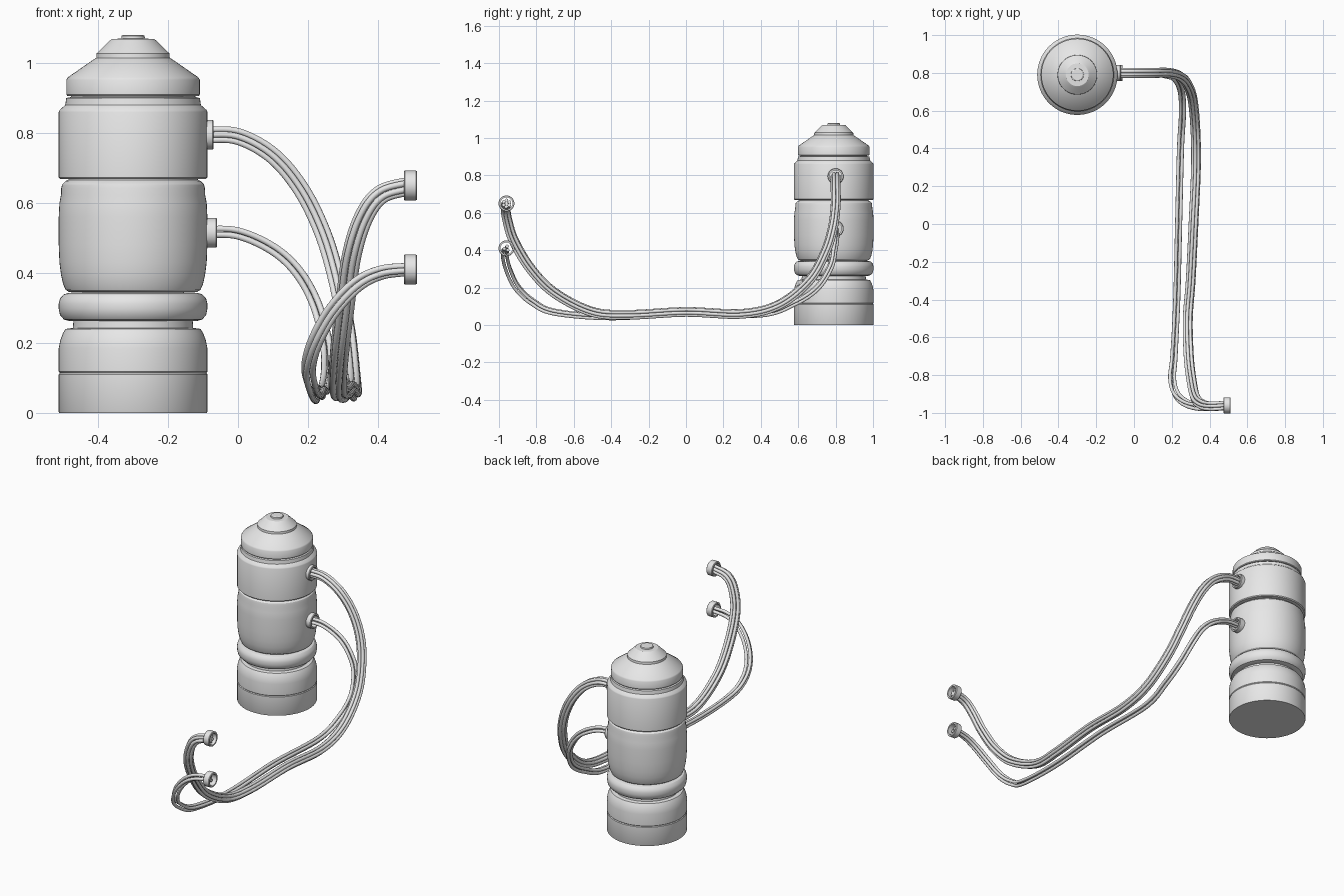
import bpy, bmesh, math
from mathutils import Vector, Matrix

if "Cube" in bpy.data.objects:
    bpy.data.objects.remove(bpy.data.objects["Cube"], do_unlink=True)

grey = bpy.data.materials.new("plain_grey")
grey.use_nodes = True
grey.diffuse_color = (0.8, 0.8, 0.8, 1)
grey.node_tree.nodes["Principled BSDF"].inputs["Base Color"].default_value = (0.8, 0.8, 0.8, 1)


def finish(obj, angle=30):
    obj.data.materials.clear()
    obj.data.materials.append(grey)
    bpy.ops.object.select_all(action='DESELECT')
    obj.select_set(True)
    bpy.context.view_layer.objects.active = obj
    bpy.ops.object.shade_smooth_by_angle(angle=math.radians(angle))
    return obj


def lathe(name, profile, place, steps=64, closed=False):
    """Spin (radius, height) points round z, then place the result."""
    bm = bmesh.new()
    verts = [bm.verts.new((r, 0, z)) for r, z in profile]
    edges = [bm.edges.new(pair) for pair in zip(verts, verts[1:])]
    if closed:
        edges.append(bm.edges.new((verts[-1], verts[0])))
    bmesh.ops.spin(bm, geom=verts + edges, axis=(0, 0, 1), cent=(0, 0, 0),
                   angle=math.tau, steps=steps, use_duplicate=False)
    bmesh.ops.remove_doubles(bm, verts=bm.verts, dist=1e-5)
    bmesh.ops.recalc_face_normals(bm, faces=bm.faces)
    bm.transform(place)
    mesh = bpy.data.meshes.new(name)
    bm.to_mesh(mesh)
    bm.free()
    obj = bpy.data.objects.new(name, mesh)
    bpy.context.collection.objects.link(obj)
    return finish(obj)


# Canister sections, stacked from the floor up
sections = {
    "base_drum": [(0, 0), (.211, 0), (.2125, .003), (.2125, .11), (.209, .114), (0, .114)],
    "lower_drum": [(0, .114), (.209, .114), (.2125, .118), (.2125, .185), (.208, .208),
                   (.2, .229), (.193, .24), (.172, .243), (.17, .27), (0, .27)],
    "bulge_ring": [(0, .262), (.18, .262), (.198, .267), (.209, .28), (.2125, .297),
                   (.2125, .312), (.209, .327), (.198, .339), (.184, .343), (.17, .344), (0, .35)],
    "middle_drum": [(0, .345), (.182, .345), (.193, .352), (.2, .368), (.206, .395),
                    (.2105, .43), (.2125, .48), (.2125, .56), (.2105, .6), (.206, .624),
                    (.2055, .642), (.203, .653), (.193, .663), (.185, .666), (.185, .675), (0, .675)],
    "upper_drum": [(0, .668), (.208, .668), (.2125, .673), (.2125, .86), (.21, .866),
                   (.194, .88), (.191, .9), (.178, .903), (.178, .908), (0, .908)],
    "cap": [(0, .906), (.188, .906), (.191, .91), (.191, .952), (.187, .959), (.112, 1.011),
            (.105, 1.015), (.104, 1.028), (.099, 1.032), (.067, 1.064), (.06, 1.069),
            (.034, 1.07), (.033, 1.078), (.028, 1.081), (0, 1.081)],
}
for name, profile in sections.items():
    lathe(name, profile, Matrix.Translation((-.3, .79, 0)))


def sleeve(name, x0, x1, y, z):
    """Open collar whose axis runs along x."""
    n = x1 - x0
    profile = [(.032, 0), (.04, 0), (.0425, .003), (.0425, n - .003), (.04, n), (.032, n)]
    turn = Matrix.Translation((x0, y, z)) @ Matrix.Rotation(math.pi / 2, 4, 'Y')
    lathe(name, profile, turn, 32, closed=True)


# Collars on the canister and at the free ends
sleeve("upper_port", -.11, -.07, .8, .795)
sleeve("lower_port", -.11, -.06, .8, .515)
sleeve("upper_plug", .474, .512, -.96, .65)
sleeve("lower_plug", .474, .512, -.96, .41)


def smooth_path(points, per=10):
    """Catmull-Rom samples through the points."""
    p = [Vector(q) for q in points]
    p = [2 * p[0] - p[1]] + p + [2 * p[-1] - p[-2]]
    out = []
    for a, b, c, d in zip(p, p[1:], p[2:], p[3:]):
        for i in range(per):
            t = i / per
            out.append(.5 * (2 * b + (c - a) * t + (2 * a - 5 * b + 4 * c - d) * t * t
                             + (3 * b - a - 3 * c + d) * t ** 3))
    return out + [p[-2]]


def bundle(name, points, offsets, radius, flare):
    """Run parallel strands along one path, joined as one object."""
    path = smooth_path(points)
    curve = bpy.data.curves.new(name, 'CURVE')
    curve.dimensions = '3D'
    curve.bevel_depth = radius
    curve.bevel_resolution = 3
    curve.use_fill_caps = True
    strands = [[] for _ in offsets]
    side = Vector((0, 1, 0))
    for i, p in enumerate(path):
        along = (path[min(i + 1, len(path) - 1)] - path[max(i - 1, 0)]).normalized()
        side = (side - along * side.dot(along)).normalized()
        up = along.cross(side)
        t = i / (len(path) - 1)
        spread = 1 + flare * max(0, math.sin(math.pi * min(1, max(0, (t - .6) / .4))))
        for strand, (u, v) in zip(strands, offsets):
            strand.append(p + (side * u + up * v) * spread)
    for strand in strands:
        spline = curve.splines.new('POLY')
        spline.points.add(len(strand) - 1)
        for point, co in zip(spline.points, strand):
            point.co = (*co, 1)
    temp = bpy.data.objects.new(name + "_guide", curve)
    bpy.context.collection.objects.link(temp)
    graph = bpy.context.evaluated_depsgraph_get()
    mesh = bpy.data.meshes.new_from_object(temp.evaluated_get(graph))
    bpy.data.objects.remove(temp, do_unlink=True)
    obj = bpy.data.objects.new(name, mesh)
    bpy.context.collection.objects.link(obj)
    finish(obj, 50)


def ring(count, r, turn=0):
    return [(r * math.cos(turn + math.tau * k / count), r * math.sin(turn + math.tau * k / count))
            for k in range(count)]


# Thick seven-strand hose and thin three-strand hose
bundle("upper_hose", [
    (-.1, .8, .795), (0, .8, .79), (.1, .8, .735), (.18, .8, .64), (.24, .785, .52),
    (.28, .745, .39), (.31, .66, .24), (.325, .5, .11), (.328, .3, .06), (.315, 0, .07),
    (.3, -.3, .055), (.285, -.5, .07), (.29, -.7, .17), (.305, -.83, .3), (.325, -.92, .45),
    (.36, -.955, .56), (.41, -.965, .625), (.495, -.96, .65)],
    [(0, 0)] + ring(6, .0175), .009, .1)
bundle("lower_hose", [
    (-.1, .8, .515), (0, .8, .51), (.1, .8, .465), (.17, .79, .4), (.22, .77, .31),
    (.25, .7, .2), (.255, .58, .12), (.245, .4, .06), (.235, 0, .065), (.225, -.4, .045),
    (.21, -.7, .07), (.2, -.82, .125), (.22, -.9, .2), (.27, -.945, .29), (.34, -.965, .365),
    (.41, -.965, .4), (.495, -.96, .41)],
    ring(3, .0115, math.pi / 2), .009, .4)
